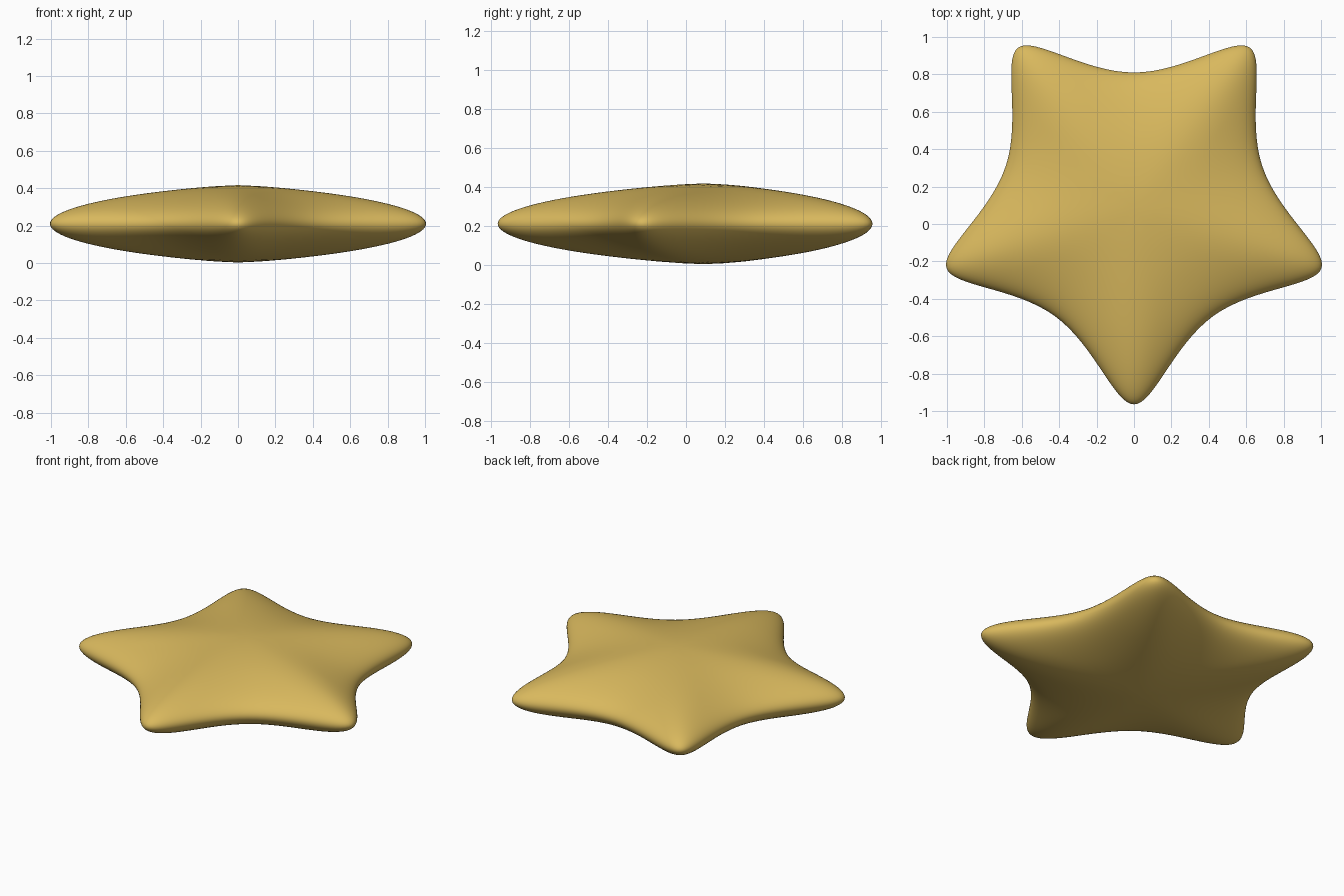
import bpy, bmesh, math

if "Cube" in bpy.data.objects:
    bpy.data.objects.remove(bpy.data.objects["Cube"])

TIP_R, VALLEY_R = 1.418, 0.541   # control cage radii
RIM_H, DOME_H = 0.08, 0.264      # half thickness at the rim and centre
CENTRE_Y, CENTRE_Z = 0.09, 0.21

# Soft gold colour
gold = bpy.data.materials.new("soft_gold")
gold.diffuse_color = (0.69, 0.48, 0.11, 1)
gold.use_nodes = True
gold.node_tree.nodes["Principled BSDF"].inputs["Base Color"].default_value = gold.diffuse_color

# Five-pointed cage: two rims joined by side walls, each capped by a raised fan
bm = bmesh.new()
rims, poles = [], []
for side in (1, -1):
    rim = []
    for i in range(10):
        r = VALLEY_R if i % 2 else TIP_R
        a = -math.pi / 2 + i * math.pi / 5
        rim.append(bm.verts.new((r * math.cos(a), CENTRE_Y + r * math.sin(a),
                                 CENTRE_Z + side * RIM_H)))
    rims.append(rim)
    poles.append(bm.verts.new((0, CENTRE_Y, CENTRE_Z + side * DOME_H)))
top, bottom = rims
for i in range(10):
    j = (i + 1) % 10
    bm.faces.new((poles[0], top[i], top[j]))
    bm.faces.new((poles[1], bottom[j], bottom[i]))
    bm.faces.new((top[i], bottom[i], bottom[j], top[j]))
for f in bm.faces:
    f.smooth = True
mesh = bpy.data.meshes.new("star")
bm.to_mesh(mesh)
bm.free()
mesh.materials.append(gold)
star = bpy.data.objects.new("star", mesh)
bpy.context.collection.objects.link(star)

# Puffy rounding
puff = star.modifiers.new("puff", 'SUBSURF')
puff.levels = puff.render_levels = 4
